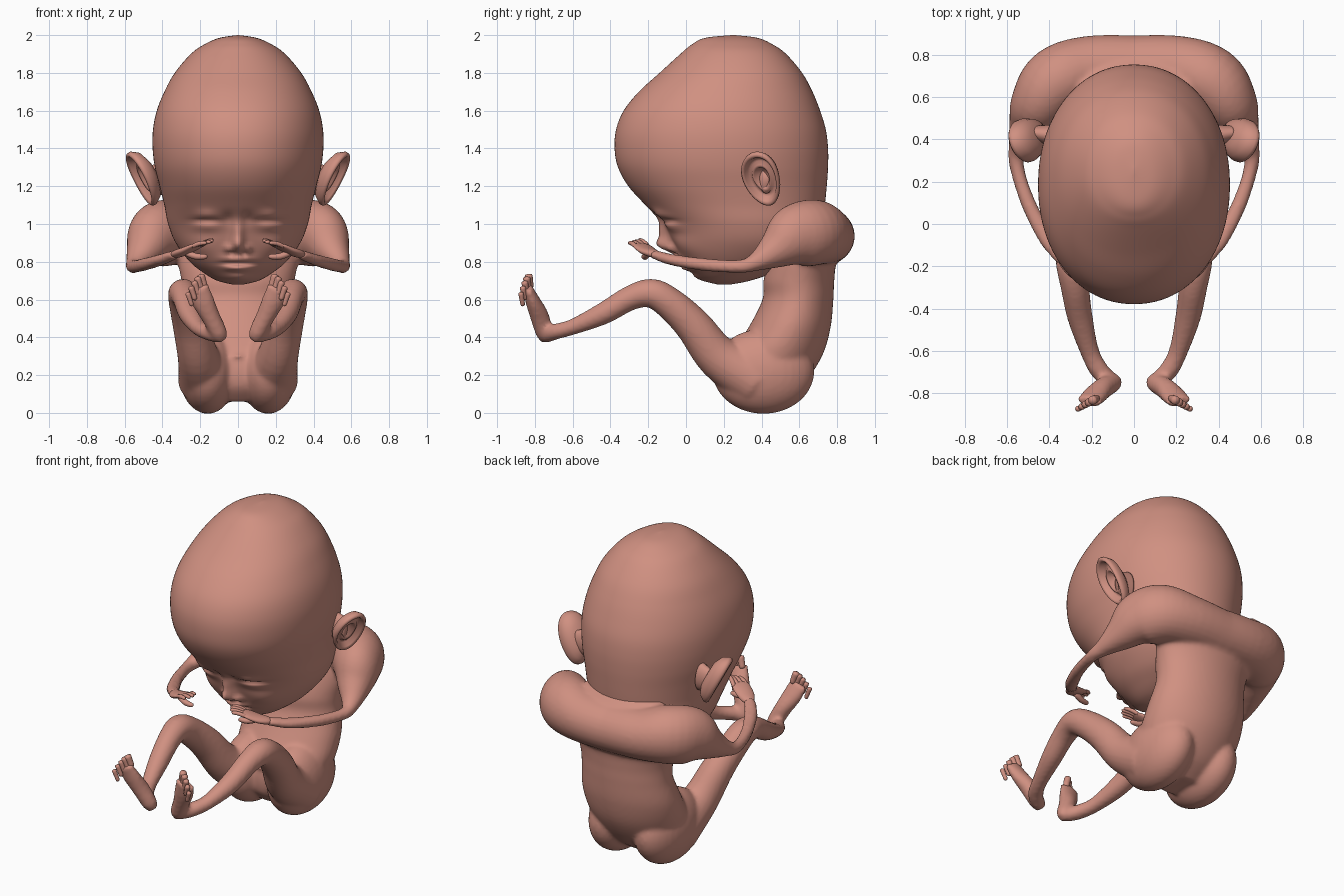
import bpy, bmesh, math
from mathutils import Vector

if "Cube" in bpy.data.objects:
    bpy.data.objects.remove(bpy.data.objects["Cube"])

skin = bpy.data.materials.new("skin pink")
skin.diffuse_color = (0.63, 0.28, 0.22, 1)
skin.use_nodes = True
skin.node_tree.nodes["Principled BSDF"].inputs["Base Color"].default_value = skin.diffuse_color


def spline(rows, steps):
    """Catmull-Rom interpolation of rows of numbers."""
    out = []
    for i in range(len(rows) - 1):
        p0, p1 = rows[max(i - 1, 0)], rows[i]
        p2, p3 = rows[i + 1], rows[min(i + 2, len(rows) - 1)]
        for k in range(steps):
            t = k / steps
            out.append([0.5 * (2 * b + (c - a) * t + (2 * a - 5 * b + 4 * c - d) * t * t
                               + (3 * b - a - 3 * c + d) * t ** 3)
                        for a, b, c, d in zip(p0, p1, p2, p3)])
    return out + [list(rows[-1])]


def skin_rings(bm, rings):
    vs = [[bm.verts.new(p) for p in r] for r in rings]
    n = len(vs[0])
    for a, b in zip(vs, vs[1:]):
        for i in range(n):
            bm.faces.new((a[i], a[(i + 1) % n], b[(i + 1) % n], b[i]))
    bm.faces.new(vs[0])
    bm.faces.new(vs[-1])


def stack(bm, rows, steps=6, n=64, power=2.0):
    """Horizontal sections: z, half width, front y, back y."""
    rings = []
    for z, w, f, b in spline(rows, steps):
        ring = []
        for i in range(n):
            a = 2 * math.pi * i / n
            c, s = math.cos(a), math.sin(a)
            x = math.copysign(abs(c) ** (2 / power), c)
            y = math.copysign(abs(s) ** (2 / power), s)
            ring.append((max(w, .003) * x, (f + b) / 2 + (b - f) / 2 * y, z))
        rings.append(ring)
    skin_rings(bm, rings)


def tube(bm, rows, side=1, ref=(0, 0, 1), steps=5, n=20, round_ends=False):
    """Path points: x, y, z, radius across ref, radius along ref."""
    pts = spline(rows, steps)
    if round_ends:
        m = len(pts) - 1
        for k, p in enumerate(pts):
            f = max(.15, min(1, math.sqrt(max(0, 1 - (2 * k / m - 1) ** 6))))
            p[3] *= f
            p[4] *= f
    rings = []
    for k, p in enumerate(pts):
        a, b = pts[max(k - 1, 0)], pts[min(k + 1, len(pts) - 1)]
        t = (Vector(b[:3]) - Vector(a[:3])).normalized()
        u = t.cross(Vector(ref)).normalized()
        v = u.cross(t)
        ring = []
        for i in range(n):
            g = 2 * math.pi * i / n
            q = Vector(p[:3]) + u * p[3] * math.cos(g) + v * p[4] * math.sin(g)
            ring.append((q.x * side, q.y, q.z))
        rings.append(ring)
    skin_rings(bm, rings)


def ball(bm, c, r):
    vs = bmesh.ops.create_uvsphere(bm, u_segments=32, v_segments=20, radius=1)["verts"]
    for v in vs:
        v.co = Vector([c[i] + r[i] * v.co[i] for i in range(3)])


def finish(bm, name, voxel=0, smooth=4):
    bmesh.ops.recalc_face_normals(bm, faces=bm.faces)
    for f in bm.faces:
        f.smooth = True
    me = bpy.data.meshes.new(name)
    bm.to_mesh(me)
    bm.free()
    me.materials.append(skin)
    ob = bpy.data.objects.new(name, me)
    bpy.context.collection.objects.link(ob)
    if voxel:
        m = ob.modifiers.new("blend", 'REMESH')
        m.mode, m.voxel_size, m.use_smooth_shade = 'VOXEL', voxel, True
        m = ob.modifiers.new("soften", 'SMOOTH')
        m.factor, m.iterations = 0.5, smooth
    return ob


# head with sculpted face
bm = bmesh.new()
stack(bm, [(2.0, .003, .24, .26), (1.985, .10, .10, .38), (1.95, .18, .03, .46),
           (1.9, .25, -.03, .53), (1.8, .335, -.14, .615), (1.7, .39, -.25, .67),
           (1.6, .43, -.33, .71), (1.5, .45, -.37, .74), (1.4, .452, -.378, .752),
           (1.3, .44, -.36, .752), (1.2, .415, -.305, .745), (1.1, .39, -.215, .735),
           (1.0, .37, -.12, .72), (.9, .33, -.07, .69), (.8, .255, -.02, .58),
           (.74, .18, .04, .46), (.7, .11, .10, .34), (.68, .03, .17, .24)],
      steps=7, n=160, power=2.1)
# bumps: x, z, x spread, z spread, push forward
bumps = [(0, .885, .034, .04, .075), (0, .95, .03, .06, .045),      # nose
         (.05, .868, .022, .02, .035), (.03, .84, .015, .01, -.02),  # nostrils
         (.17, 1.045, .06, .028, .022), (.17, .985, .07, .025, .018),  # lids
         (.17, 1.018, .065, .009, -.03), (.05, 1.03, .03, .03, -.015),  # slits
         (0, .815, .065, .014, .04), (0, .765, .055, .014, .035),   # lips
         (0, .79, .085, .008, -.025), (0, .715, .06, .025, .02),    # mouth, chin
         (.2, .88, .08, .06, .02)]                                  # cheeks
for v in bm.verts:
    if v.co.y < .25 and v.co.z < 1.25:
        d = 0
        for bx, bz, sx, sz, amt in bumps:
            d += amt * math.exp(-((abs(v.co.x) - bx) / sx) ** 2 - ((v.co.z - bz) / sz) ** 2)
        v.co.y -= d
finish(bm, "head")

# body: torso, buttocks, arms, legs and feet blended together
bm = bmesh.new()
stack(bm, [(.06, .15, .3, .5), (.15, .25, .23, .62), (.3, .305, .235, .72),
           (.45, .315, .33, .765), (.6, .295, .405, .78), (.7, .30, .41, .785),
           (.8, .32, .44, .80), (.9, .34, .47, .87), (1.0, .32, .5, .85), (1.12, .26, .5, .73)])
ball(bm, (0, .255, .30), (.05, .04, .012))
for s in (1, -1):
    ball(bm, (s * .16, .41, .22), (.155, .27, .225))
    # arm
    tube(bm, [(-.05, .73, .93, .16, .15), (.2, .725, .94, .165, .155), (.36, .675, .955, .165, .175),
              (.445, .57, .93, .14, .165), (.495, .47, .86, .10, .10), (.54, .37, .80, .055, .05),
              (.555, .28, .775, .035, .035), (.50, .10, .785, .035, .034),
              (.41, -.07, .81, .04, .03), (.33, -.17, .84, .034, .024)], s, n=28)
    # leg
    tube(bm, [(.17, .36, .18, .15, .15), (.21, .17, .296, .115, .11), (.25, .04, .46, .097, .095),
              (.28, -.08, .575, .085, .085), (.29, -.18, .632, .078, .08), (.28, -.29, .61, .066, .068),
              (.255, -.44, .525, .058, .06), (.21, -.60, .455, .042, .045),
              (.165, -.69, .43, .042, .045), (.11, -.74, .41, .04, .04)], s, ref=(1, 0, 0), n=28)
    # foot
    tube(bm, [(.075, -.75, .385, .025, .025), (.10, -.75, .42, .045, .045),
              (.145, -.775, .51, .05, .05), (.185, -.81, .59, .04, .06),
              (.215, -.84, .665, .025, .06)], s, ref=(1, 0, 0))
finish(bm, "body", .013, 5)

for s, label in ((1, "left"), (-1, "right")):
    # toes, largest on the inner side
    bm = bmesh.new()
    for i in range(5):
        t = i / 4
        r = .023 - .008 * t
        tip = Vector((.20 + .068 * t, -.835 - .04 * t, .735 - .095 * t ** 1.4))
        base = tip - Vector((.025, -.012, .075))
        tube(bm, [(*base, r * .8, r * .8), (*((tip + base) / 2), r * .85, r * .85),
                  (*tip, r, r)], s, ref=(1, 0, 0), n=12, round_ends=True)
    finish(bm, label + "_toes")

    # hand: flat palm, four fingers, thumb
    bm = bmesh.new()
    tube(bm, [(.35, -.15, .835, .03, .022), (.29, -.195, .853, .05, .022),
              (.24, -.225, .875, .055, .018), (.20, -.25, .893, .05, .012)], s, round_ends=True)
    across = Vector((.54, -.84, 0))
    for i in range(4):
        o = across * (i - 1.5) * .026
        a = Vector((.225, -.232, .88)) + o
        b = Vector((.13 + .012 * abs(i - 1.5), -.275, .918 - .006 * i)) + o * .8
        tube(bm, [(*a, .013, .012), (*((a + b) / 2 + Vector((0, 0, .006))), .013, .012),
                  (*b, .011, .010)], s, n=10, round_ends=True)
    tube(bm, [(.28, -.2, .85, .018, .018), (.22, -.215, .828, .018, .017),
              (.16, -.225, .828, .014, .013)], s, n=12, round_ends=True)
    finish(bm, label + "_hand")

    # ear: tilted oval dish with a raised rim and inner fold
    bm = bmesh.new()
    c = Vector((.495, .405, 1.245))
    up, back = Vector((.055, -.055, .135)), Vector((.05, .085, .035))
    out = up.cross(back).normalized() * -1
    if out.y > 0:
        out = -out
    rings = []
    for r, d in [(.05, -.06), (.5, -.055), (.85, -.03), (1, .005), (1, .022), (.92, .032),
                 (.82, .022), (.74, -.005), (.6, -.012), (.5, .006), (.4, .004), (.28, -.03), (.03, -.035)]:
        ring = []
        for i in range(40):
            g = 2 * math.pi * i / 40
            w = math.cos(g) * (1 + .15 * math.sin(g))
            q = c + up * r * math.sin(g) + back * r * w + out * d
            ring.append((q.x * s, q.y, q.z))
        rings.append(ring)
    skin_rings(bm, rings)
    tube(bm, [(.40, .42, 1.24, .05, .09), (.47, .43, 1.235, .035, .07)], s)
    finish(bm, label + "_ear")
